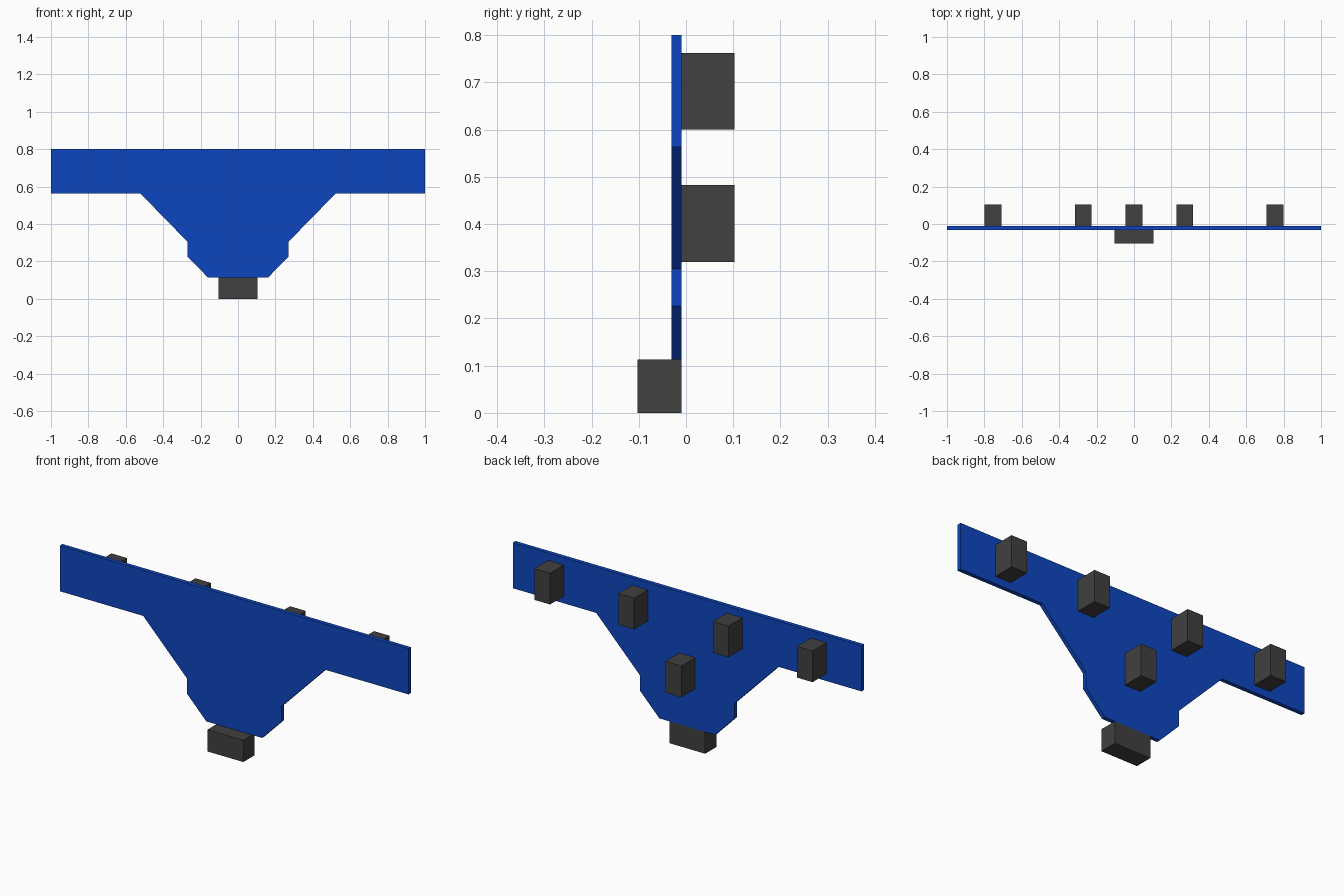
import bpy
import bmesh

cube = bpy.data.objects.get("Cube")
if cube:
    bpy.data.objects.remove(cube, do_unlink=True)


def make_material(name, color):
    mat = bpy.data.materials.new(name)
    mat.use_nodes = True
    mat.diffuse_color = color
    bsdf = next(n for n in mat.node_tree.nodes if n.type == 'BSDF_PRINCIPLED')
    bsdf.inputs["Base Color"].default_value = color
    return mat


BLUE = make_material("blue paint", (0.0043, 0.061, 0.52, 1.0))
GREY = make_material("dark grey", (0.052, 0.052, 0.052, 1.0))


def add_prism(name, outline, y_front, y_back, mat):
    """Extrude an x-z outline from y_front to y_back."""
    bm = bmesh.new()
    face = bm.faces.new([bm.verts.new((x, y_front, z)) for x, z in outline])
    ext = bmesh.ops.extrude_face_region(bm, geom=[face])
    moved = [g for g in ext["geom"] if isinstance(g, bmesh.types.BMVert)]
    bmesh.ops.translate(bm, verts=moved, vec=(0, y_back - y_front, 0))
    bmesh.ops.recalc_face_normals(bm, faces=bm.faces[:])
    mesh = bpy.data.meshes.new(name)
    bm.to_mesh(mesh)
    bm.free()
    mesh.materials.append(mat)
    obj = bpy.data.objects.new(name, mesh)
    bpy.context.collection.objects.link(obj)
    return obj


def add_block(name, x, half_width, z0, z1, y0, y1):
    outline = [(x - half_width, z0), (x + half_width, z0),
               (x + half_width, z1), (x - half_width, z1)]
    return add_prism(name, outline, y0, y1, GREY)


# Flat panel: half outline mirrored across x = 0
half = [(0.16, 0.113), (0.27, 0.226), (0.27, 0.305),
        (0.522, 0.563), (1.0, 0.563), (1.0, 0.80)]
outline = half + [(-x, z) for x, z in reversed(half)]
add_prism("panel", outline, -0.031, -0.010, BLUE)

# Mounting blocks on the back: a row of four and one lower centre block
for side, sign in (("left", 1), ("right", -1)):
    for place, x in (("inner", 0.271), ("outer", 0.753)):
        add_block(f"{side}_{place}_mount", sign * x, 0.045,
                  0.60, 0.762, -0.010, 0.103)
add_block("centre_mount", 0.0, 0.045, 0.32, 0.483, -0.010, 0.103)

# Foot block under the panel, reaching forward
add_block("foot_block", 0.0, 0.103, 0.0, 0.113, -0.103, -0.010)
